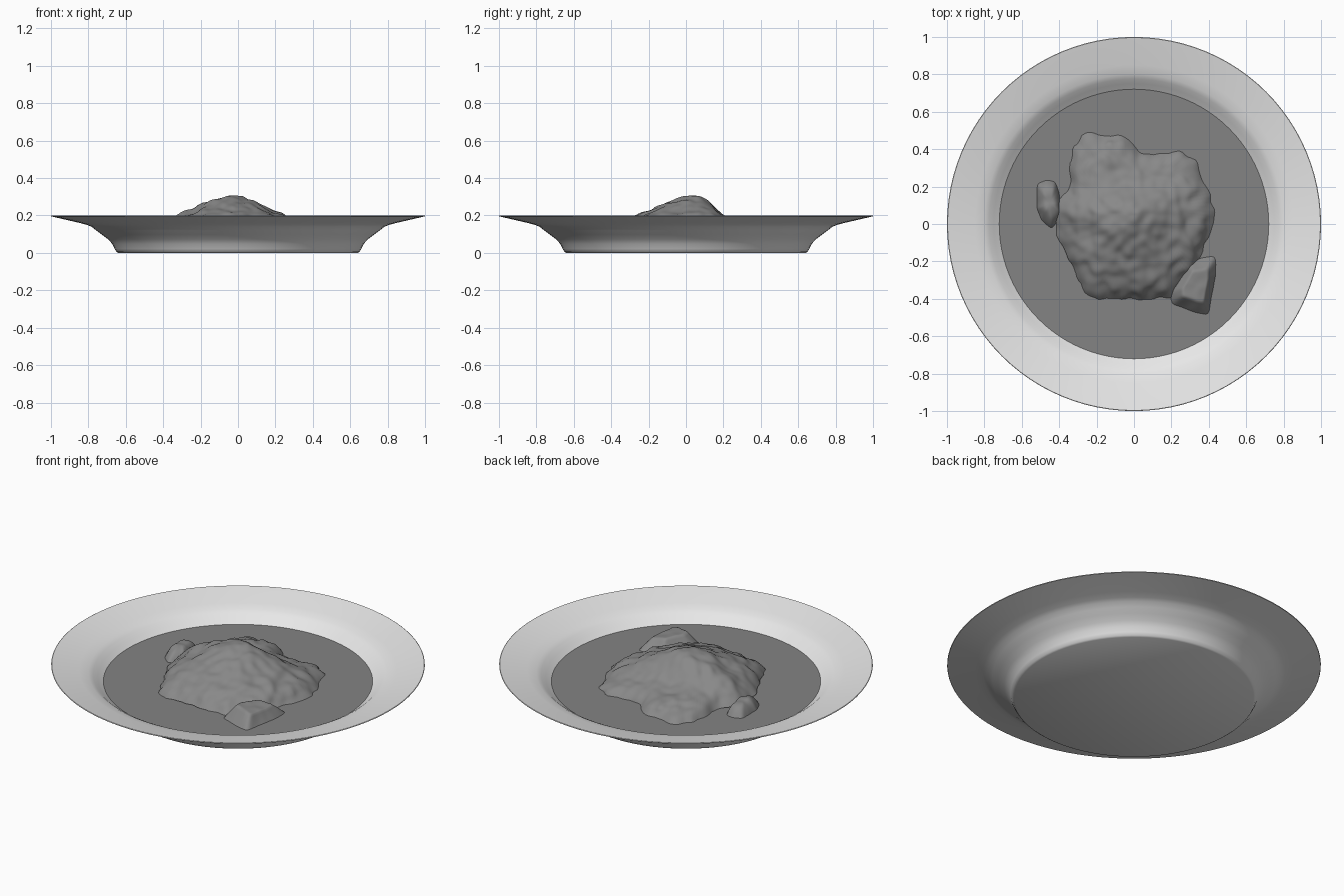
import bpy, bmesh, math
from mathutils import Vector, noise

if "Cube" in bpy.data.objects:
    bpy.data.objects.remove(bpy.data.objects["Cube"])


def material(name, v):
    m = bpy.data.materials.new(name)
    m.diffuse_color = (v, v, v, 1)
    m.use_nodes = True
    m.node_tree.nodes["Principled BSDF"].inputs["Base Color"].default_value = m.diffuse_color
    return m


PLATE = material("pale grey china", 0.8)
SAUCE = material("dark grey sauce", 0.23)
FOOD = material("dark grey food", 0.25)


def finish(name, bm, mat, angle=40):
    bmesh.ops.recalc_face_normals(bm, faces=bm.faces)
    me = bpy.data.meshes.new(name)
    bm.to_mesh(me)
    bm.free()
    ob = bpy.data.objects.new(name, me)
    bpy.context.collection.objects.link(ob)
    me.materials.append(mat)
    bpy.ops.object.select_all(action='DESELECT')
    ob.select_set(True)
    bpy.context.view_layer.objects.active = ob
    bpy.ops.object.shade_smooth_by_angle(angle=math.radians(angle))
    return ob


def add_rings(bm, rings):
    """Skin a list of closed vertex rings."""
    for a, b in zip(rings, rings[1:]):
        for i in range(len(a)):
            j = (i + 1) % len(a)
            bm.faces.new((a[i], a[j], b[j], b[i]))


def lathe(name, profile, mat, seg=96):
    bm = bmesh.new()
    rings = [[bm.verts.new((r * math.cos(2 * math.pi * i / seg),
                            r * math.sin(2 * math.pi * i / seg), z))
              for i in range(seg)] for r, z in profile]
    add_rings(bm, rings)
    bm.faces.new(rings[0])
    bm.faces.new(rings[-1])
    return finish(name, bm, mat)


def outline_radius(points, centre, ang):
    """Distance from the centre to the outline polygon along an angle."""
    d = Vector((math.cos(ang), math.sin(ang)))
    best = 0.05
    for i, p in enumerate(points):
        a = Vector(p) - centre
        e = Vector(points[(i + 1) % len(points)]) - centre - a
        den = d.cross(e)
        if abs(den) > 1e-9:
            r, s = a.cross(e) / den, a.cross(d) / den
            if r > 0 and -1e-6 <= s <= 1 + 1e-6:
                best = max(best, r)
    return best


def mound(name, points, centre, height, rough, seg=144, steps=40):
    """Lumpy heap inside an outline, with its surface height given by a rule."""
    c = Vector(centre)
    bm = bmesh.new()
    radii = [outline_radius(points, c, 2 * math.pi * i / seg) for i in range(seg)]
    radii = [(radii[i - 1] + 2 * radii[i] + radii[(i + 1) % seg]) / 4 for i in range(seg)]
    rings = []
    for k in range(steps, 0, -1):
        t = k / steps
        ring = []
        for i, r in enumerate(radii):
            a = 2 * math.pi * i / seg
            x, y = c.x + r * t * math.cos(a), c.y + r * t * math.sin(a)
            n = noise.noise((x * 9, y * 9, 1)) + 0.6 * noise.noise((x * 19, y * 19, 4))
            w = 1 + rough * n * t * 1.6        # ragged border
            z = height(x, y, t) + rough * 0.4 * n * (1 - t ** 8)
            ring.append(bm.verts.new((c.x + (x - c.x) * w, c.y + (y - c.y) * w, z)))
        rings.append(ring)
    add_rings(bm, rings)
    bm.faces.new(rings[0])
    top = bm.verts.new((c.x, c.y, sum(v.co.z for v in rings[-1]) / seg))
    for i in range(seg):
        bm.faces.new((rings[-1][i], rings[-1][(i + 1) % seg], top))
    return finish(name, bm, FOOD, 60)


# Plate: foot, curved wall and wide sloping rim
lathe("plate", [(0.64, 0.0), (0.65, 0.006), (0.66, 0.022), (0.672, 0.048),
                (0.695, 0.073), (0.728, 0.098), (0.758, 0.12), (0.783, 0.14),
                (0.808, 0.15), (0.85, 0.161), (0.998, 0.195), (1.0, 0.198),
                (0.997, 0.2), (0.85, 0.167), (0.80, 0.154), (0.775, 0.141),
                (0.75, 0.12), (0.722, 0.101), (0.685, 0.073), (0.655, 0.03),
                (0.63, 0.01)], PLATE)

# Flat pool of sauce filling the well
lathe("sauce_pool", [(0.70, 0.094), (0.729, 0.1), (0.01, 0.1)], SAUCE)


# Main heap: low slab with a peak that drops steeply at the back
def heap_height(x, y, t):
    dx = (x + 0.03) / 0.27
    dy = (y - 0.06) / (0.31 if y < 0.06 else 0.13)
    return 0.095 + 0.07 * (1 - t ** 7) + 0.142 * math.exp(-1.15 * (dx * dx + dy * dy))


mound("food_heap", [(-0.26, 0.49), (-0.07, 0.48), (0.02, 0.41), (0.09, 0.37),
                    (0.24, 0.385), (0.35, 0.33), (0.38, 0.18), (0.43, 0.05),
                    (0.42, -0.06), (0.36, -0.17), (0.30, -0.28), (0.18, -0.4),
                    (-0.02, -0.41), (-0.26, -0.385), (-0.33, -0.22),
                    (-0.41, -0.06), (-0.42, 0.1), (-0.34, 0.22), (-0.34, 0.4)],
      (-0.03, 0.04), heap_height, 0.035)

# Loose pieces beside the heap
mound("right_piece", [(0.29, -0.19), (0.44, -0.165), (0.44, -0.27), (0.4, -0.49),
                      (0.34, -0.48), (0.2, -0.43), (0.19, -0.36)],
      (0.34, -0.33),
      lambda x, y, t: 0.095 + (0.075 - 0.1 * (x - 0.34)) * min(1, 2.2 * (1 - t)), 0.012, 72, 16)
mound("left_piece", [(-0.52, 0.22), (-0.47, 0.24), (-0.42, 0.23), (-0.4, 0.17),
                     (-0.38, 0.05), (-0.44, -0.03), (-0.5, 0.02), (-0.52, 0.08)],
      (-0.45, 0.11),
      lambda x, y, t: 0.095 + 0.065 * (1 - t ** 3), 0.025, 72, 16)
